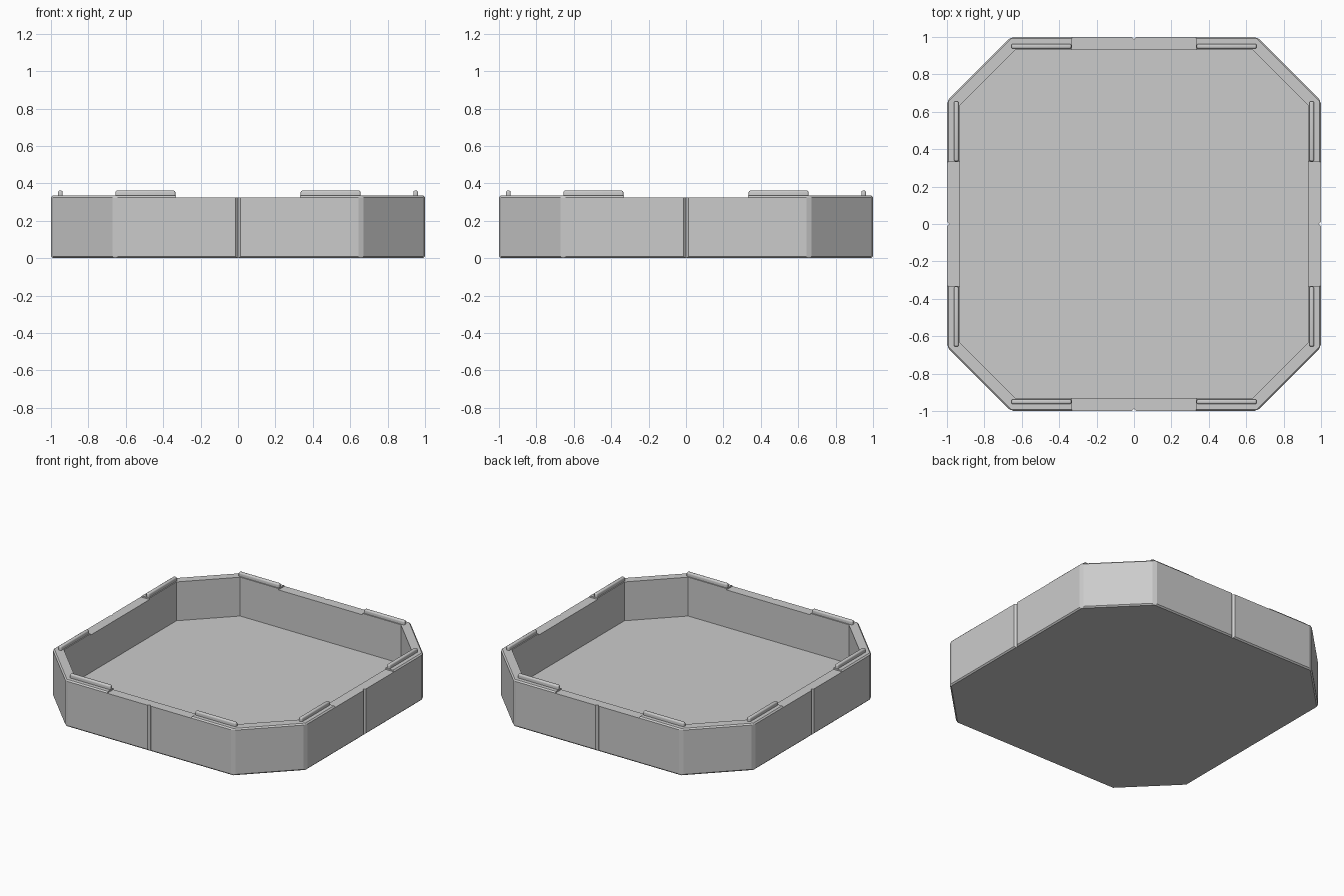
import bpy, bmesh
from math import radians
from mathutils import Matrix

if "Cube" in bpy.data.objects:
    bpy.data.objects.remove(bpy.data.objects["Cube"])

RIM, FLOOR, RECESS = 0.334, 0.057, 0.324

grey = bpy.data.materials.new("plain grey")
grey.use_nodes = True
grey.diffuse_color = (0.6, 0.6, 0.6, 1)
grey.node_tree.nodes["Principled BSDF"].inputs["Base Color"].default_value = (0.6, 0.6, 0.6, 1)


def finish(bm, name):
    mesh = bpy.data.meshes.new(name)
    bmesh.ops.recalc_face_normals(bm, faces=bm.faces)
    bm.to_mesh(mesh)
    bm.free()
    mesh.materials.append(grey)
    obj = bpy.data.objects.new(name, mesh)
    bpy.context.collection.objects.link(obj)
    return obj


def octagon_prism(name, half, corner, z0, z1):
    """Square of half-width `half` with corners cut at `corner`."""
    bm = bmesh.new()
    points = []
    for sx, sy in ((1, 1), (-1, 1), (-1, -1), (1, -1)):
        pair = [(half * sx, corner * sy), (corner * sx, half * sy)]
        points += pair if sx * sy > 0 else pair[::-1]
    base = bm.faces.new([bm.verts.new((x, y, z0)) for x, y in points])
    top = bmesh.ops.extrude_face_region(bm, geom=[base])["geom"]
    verts = [v for v in top if isinstance(v, bmesh.types.BMVert)]
    bmesh.ops.translate(bm, verts=verts, vec=(0, 0, z1 - z0))
    # keep the base face so the prism is closed
    if not base.is_valid or base not in bm.faces[:]:
        bmesh.ops.holes_fill(bm, edges=[e for e in bm.edges if e.is_boundary])
    return finish(bm, name)


def box(name, size, centre, turn=0, spin=0):
    """Box turned about its own z, then spun about the world z axis."""
    bm = bmesh.new()
    matrix = (Matrix.Rotation(radians(spin), 4, "Z") @ Matrix.Translation(centre)
              @ Matrix.Rotation(radians(turn), 4, "Z") @ Matrix.Diagonal((*size, 1)))
    bmesh.ops.create_cube(bm, size=1, matrix=matrix)
    return finish(bm, name)


def apply_all(obj):
    bpy.ops.object.select_all(action="DESELECT")
    bpy.context.view_layer.objects.active = obj
    obj.select_set(True)
    for mod in list(obj.modifiers):
        bpy.ops.object.modifier_apply(modifier=mod.name)


# Outer body with chamfered edges
tray = octagon_prism("tray", 1.0, 0.66, 0, RIM)
chamfer = tray.modifiers.new("chamfer", "BEVEL")
chamfer.offset_type = "DEPTH"
chamfer.width = 0.0065
chamfer.segments = 1
chamfer.limit_method = "ANGLE"

# Cutters: inner well, lowered rim in the middle of each side, V grooves
cutters = [octagon_prism("well_cutter", 0.93, 0.634, FLOOR, 1)]
for spin in (0, 90):
    cutters.append(box("recess_cutter", (0.664, 2.4, 0.4), (0, 0, RECESS + 0.2), spin=spin))
for spin in range(0, 360, 90):
    cutters.append(box("groove_cutter", (0.018, 0.018, 1), (0, 1, 0.2), turn=45, spin=spin))
for cutter in cutters:
    cutter.hide_render = True
    cut = tray.modifiers.new("cut", "BOOLEAN")
    cut.operation = "DIFFERENCE"
    cut.solver = "EXACT"
    cut.object = cutter
apply_all(tray)
for cutter in cutters:
    bpy.data.objects.remove(cutter)

# Rounded locating ridges on the raised parts of the rim
for spin in range(0, 360, 90):
    for side in (-1, 1):
        ridge = box("rim_ridge", (0.32, 0.026, 0.046), (side * 0.495, 0.95, 0.338), spin=spin)
        rounding = ridge.modifiers.new("rounding", "BEVEL")
        rounding.width = 0.009
        rounding.segments = 3
        apply_all(ridge)
        bpy.ops.object.shade_smooth_by_angle(angle=radians(40))
